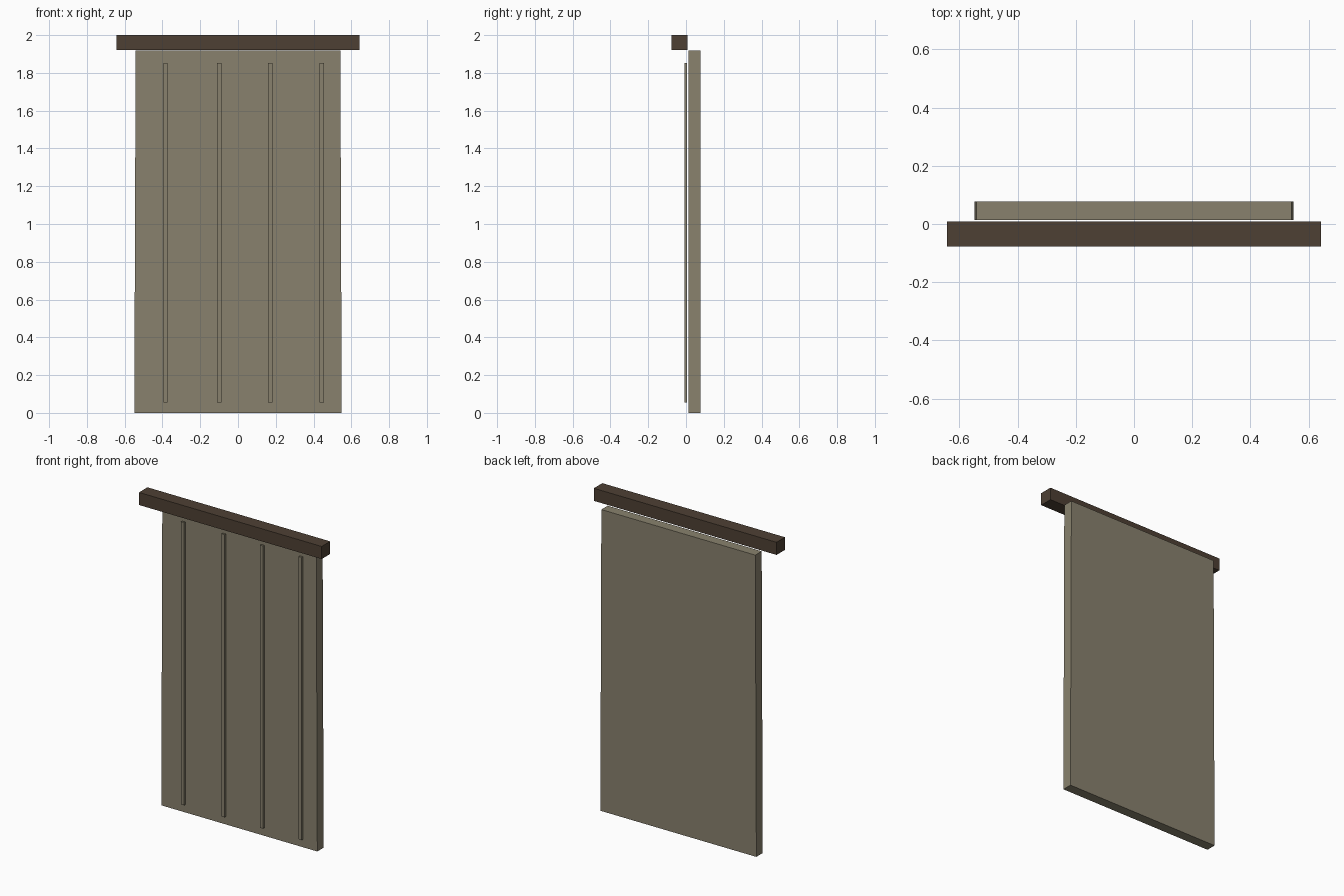
import bpy, bmesh

if "Cube" in bpy.data.objects:
    bpy.data.objects.remove(bpy.data.objects["Cube"])


def material(name, rgb):
    m = bpy.data.materials.new(name)
    m.diffuse_color = (*rgb, 1.0)
    m.use_nodes = True
    m.node_tree.nodes["Principled BSDF"].inputs["Base Color"].default_value = m.diffuse_color
    return m


CLOTH = material("drab_cloth", (0.25, 0.222, 0.155))
WOOD = material("dark_wood", (0.076, 0.051, 0.034))


def box(name, x, y, z, mat, top_scale=1.0):
    """Box from (min, max) ranges; top_scale narrows the top edge in x."""
    bm = bmesh.new()
    bmesh.ops.create_cube(bm, size=1.0)
    mid = (x[0] + x[1]) / 2
    for v in bm.verts:
        s = top_scale if v.co.z > 0 else 1.0
        v.co = (mid + v.co.x * (x[1] - x[0]) * s,
                y[0] + (v.co.y + 0.5) * (y[1] - y[0]),
                z[0] + (v.co.z + 0.5) * (z[1] - z[0]))
    mesh = bpy.data.meshes.new(name)
    bm.to_mesh(mesh)
    bm.free()
    mesh.materials.append(mat)
    obj = bpy.data.objects.new(name, mesh)
    bpy.context.collection.objects.link(obj)
    return obj


# Hanging panel, slightly wider at the hem
box("hanging_panel", (-0.549, 0.549), (0.013, 0.077), (0.0, 1.918), CLOTH, 0.987)

# Top rail in front of the panel
box("top_rail", (-0.643, 0.643), (-0.077, 0.008), (1.92, 2.0), WOOD)

# Thin vertical fold strips on the front
for i, cx in enumerate((-0.384, -0.099, 0.171, 0.443)):
    box(f"fold_strip_{i + 1}", (cx - 0.011, cx + 0.011), (-0.008, 0.005),
        (0.055, 1.853), CLOTH)
